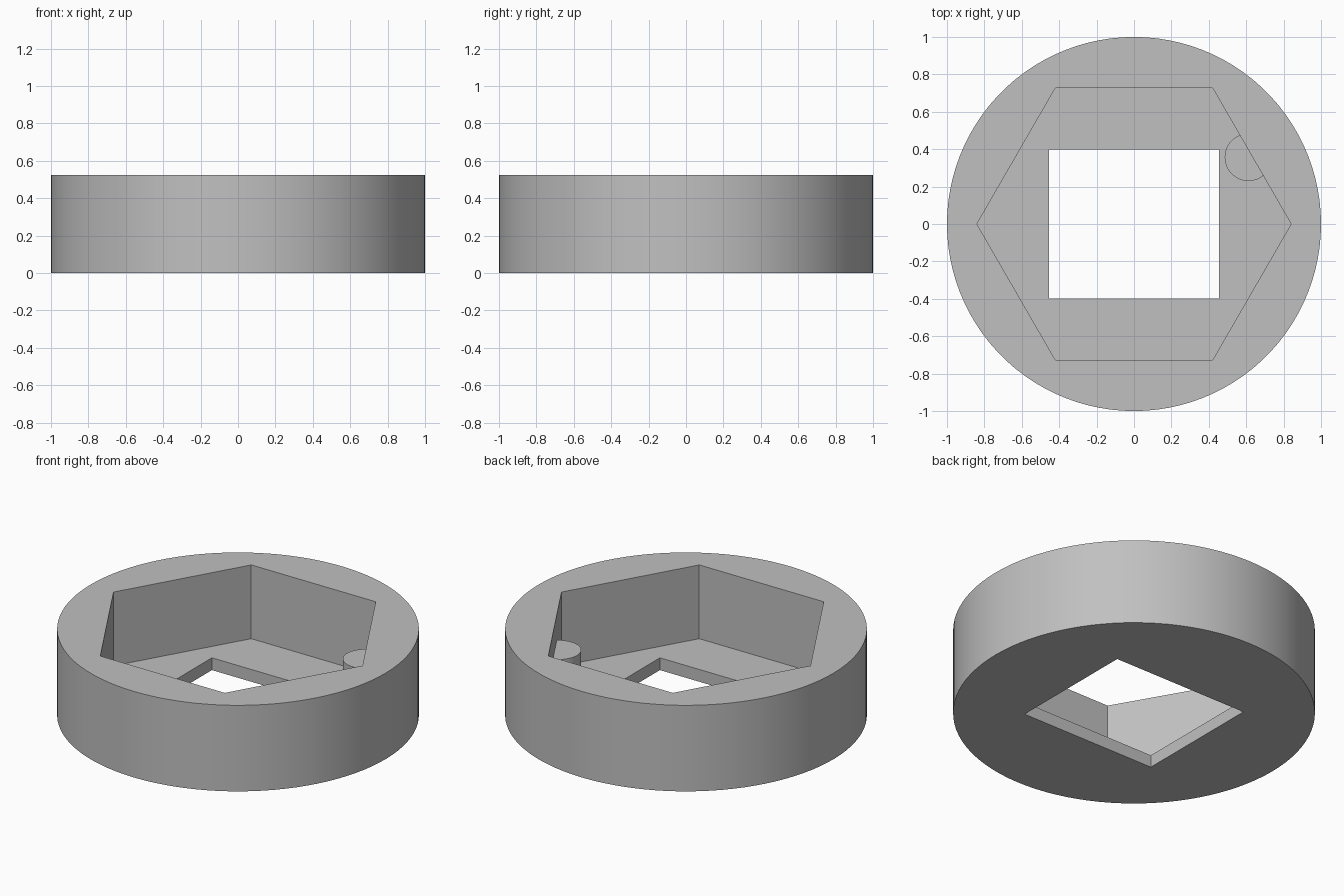
import bpy
import math

cube = bpy.data.objects.get("Cube")
if cube:
    bpy.data.objects.remove(cube, do_unlink=True)

HEIGHT, FLOOR = 0.525, 0.075

grey = bpy.data.materials.new("mid_grey")
grey.use_nodes = True
colour = (0.53, 0.53, 0.53, 1)
grey.diffuse_color = colour
grey.node_tree.nodes["Principled BSDF"].inputs["Base Color"].default_value = colour


def prism(name, sides, radius, bottom, top, x=0, y=0, turn=0):
    """Upright prism between two heights."""
    bpy.ops.mesh.primitive_cylinder_add(
        vertices=sides, radius=radius, depth=top - bottom,
        location=(x, y, (bottom + top) / 2), rotation=(0, 0, turn))
    obj = bpy.context.object
    obj.name = name
    obj.data.materials.append(grey)
    return obj


def combine(target, tool, operation):
    """Apply a boolean and discard its tool."""
    mod = target.modifiers.new(tool.name, "BOOLEAN")
    mod.operation, mod.object, mod.solver = operation, tool, "EXACT"
    bpy.context.view_layer.objects.active = target
    bpy.ops.object.modifier_apply(modifier=mod.name)
    bpy.data.objects.remove(tool, do_unlink=True)


# Round outer body
body = prism("round_housing", 100, 1.0, 0, HEIGHT)

# Hexagonal pocket with corners on the x axis
combine(body, prism("hex_pocket", 6, 0.84, FLOOR, 1, turn=math.pi / 2), "DIFFERENCE")

# Rectangular opening through the floor
bpy.ops.mesh.primitive_cube_add(size=1)
opening = bpy.context.object
opening.name = "floor_opening"
opening.scale = (0.91, 0.796, 1)
combine(body, opening, "DIFFERENCE")

# Locating peg set into one wall of the pocket
combine(body, prism("locating_peg", 48, 0.127, FLOOR / 2, 0.37, 0.612, 0.357), "UNION")

# Smooth curved walls, sharp edges kept
bpy.ops.object.select_all(action="DESELECT")
body.select_set(True)
bpy.context.view_layer.objects.active = body
bpy.ops.object.shade_smooth_by_angle(angle=math.radians(30))
